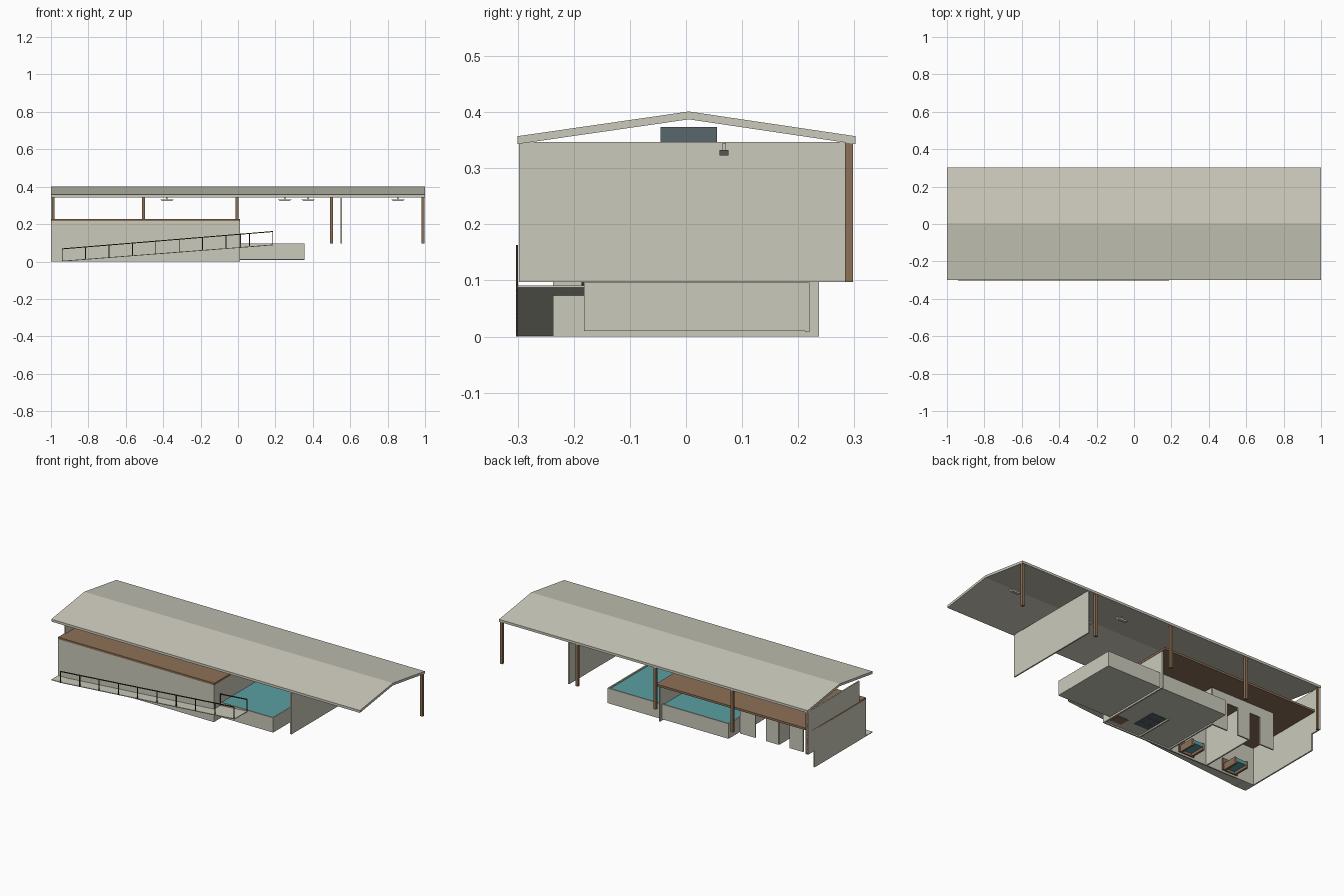
import bpy, bmesh
from mathutils import Vector

cube = bpy.data.objects.get("Cube")
if cube:
    bpy.data.objects.remove(cube)


def material(name, r, g, b):
    m = bpy.data.materials.new(name)
    m.use_nodes = True
    m.diffuse_color = (r, g, b, 1)
    m.node_tree.nodes["Principled BSDF"].inputs["Base Color"].default_value = (r, g, b, 1)
    return m


PLASTER = material("pale plaster", 0.6, 0.59, 0.5)
WOOD = material("brown wood", 0.27, 0.165, 0.095)
RAIL = material("dark rail", 0.07, 0.035, 0.022)
WATER = material("teal water", 0.105, 0.35, 0.37)
SLATE = material("slate panel", 0.1, 0.135, 0.15)


def finish(bm, name, mat):
    bmesh.ops.recalc_face_normals(bm, faces=bm.faces)
    mesh = bpy.data.meshes.new(name)
    bm.to_mesh(mesh)
    bm.free()
    mesh.materials.append(mat)
    ob = bpy.data.objects.new(name, mesh)
    bpy.context.collection.objects.link(ob)
    return ob


def box(name, mat, x, y, z):
    """Box from (min, max) pairs on each axis."""
    bm = bmesh.new()
    bmesh.ops.create_cube(bm, size=1)
    for v in bm.verts:
        v.co = [lo + (hi - lo) * (c + 0.5) for c, (lo, hi) in zip(v.co, (x, y, z))]
    return finish(bm, name, mat)


def prism(name, mat, profile, axis, lo, hi):
    """Extrude a 2D profile along x or y."""
    def place(a, b, t):
        return (t, a, b) if axis == "x" else (a, t, b)
    bm = bmesh.new()
    face = bm.faces.new([bm.verts.new(place(a, b, lo)) for a, b in profile])
    moved = bmesh.ops.extrude_face_region(bm, geom=[face])["geom"]
    step = Vector(place(0, 0, hi - lo))
    bmesh.ops.translate(bm, vec=step, verts=[v for v in moved if isinstance(v, bmesh.types.BMVert)])
    return finish(bm, name, mat)


# Gable roof
prism("gable_roof", PLASTER,
      [(-0.3, 0.343), (-0.3, 0.357), (0.005, 0.401), (0.302, 0.357), (0.302, 0.343), (0.005, 0.387)],
      "x", -1, 1)

# Wooden posts along the back eave
for i, x in enumerate((-0.99, -0.505, -0.005, 0.5, 0.99)):
    box(f"back_post_{i}", WOOD, (x - 0.008, x + 0.008), (0.283, 0.298), (0.097, 0.347))

# Tall cross walls
box("far_cross_wall", PLASTER, (0.547, 0.555), (-0.298, 0.298), (0.097, 0.347))
box("end_wall_upper", PLASTER, (-1, -0.992), (-0.18, 0.298), (0.097, 0.347))
box("end_wall_lower", PLASTER, (-1, -0.992), (-0.237, 0.237), (0, 0.217))

# House walls and flat wooden roof
box("front_wall", PLASTER, (-1, 0.01), (-0.237, -0.229), (0, 0.216))
box("pool_side_wall", PLASTER, (0.001, 0.01), (-0.237, 0.237), (0, 0.216))
box("flat_roof", WOOD, (-1, 0.012), (-0.237, 0.262), (0.216, 0.228))
for i, (x, back) in enumerate(((-0.23, 0), (-0.43, 0.11), (-0.68, 0.11))):
    box(f"partition_{i}", PLASTER, (x - 0.004, x + 0.004), (-0.23, back), (0, 0.216))

# Back wall made of piers with a lintel
for i, (lo, hi) in enumerate(((-0.53, -0.43), (-0.68, -0.6), (-0.84, -0.75))):
    box(f"back_pier_{i}", PLASTER, (lo, hi), (0.107, 0.115), (0, 0.216))
box("back_lintel", PLASTER, (-0.84, -0.43), (0.107, 0.115), (0.16, 0.216))

# Pool: outer basin and the arm that runs under the house
box("pool_floor", PLASTER, (0.01, 0.355), (-0.182, 0.22), (0.01, 0.018))
box("pool_arm_floor", PLASTER, (-0.43, 0.001), (0, 0.22), (0.008, 0.016))
box("living_floor", PLASTER, (-0.43, 0.001), (-0.23, 0), (0.008, 0.016))
box("pool_front_wall", PLASTER, (0.01, 0.355), (-0.182, -0.174), (0.01, 0.096))
box("pool_outer_wall", PLASTER, (0.347, 0.355), (-0.182, 0.22), (0.01, 0.096))
box("pool_back_wall", PLASTER, (-0.43, 0.355), (0.212, 0.22), (0.008, 0.096))
box("pool_end_wall", PLASTER, (-0.43, -0.422), (0, 0.22), (0.008, 0.096))
box("pool_inner_wall", PLASTER, (-0.43, 0.001), (0, 0.008), (0.008, 0.096))
box("outer_water", WATER, (0.01, 0.347), (-0.174, 0.212), (0.07, 0.089))
box("inner_water", WATER, (-0.422, 0.001), (0.008, 0.212), (0.07, 0.089))

# Entry slab, ramp and landing
box("entry_slab", PLASTER, (-1, -0.93), (-0.3, -0.237), (0, 0.004))
prism("ramp", PLASTER, [(-0.94, 0), (-0.94, 0.004), (0.012, 0.077), (0.012, 0.073)],
      "y", -0.3, -0.237)
prism("landing", PLASTER, [(0.012, 0.073), (0.012, 0.077), (0.188, 0.091), (0.188, 0.087)],
      "y", -0.3, -0.182)


# Railings follow the ramp slope
def rail_height(x):
    return 0.07 + (x + 0.94) * 0.0823


def railing(name, start, end, y, count):
    prism(f"{name}_handrail", RAIL,
          [(x, rail_height(x) + d) for x, d in ((start, -0.005), (start, 0), (end, 0), (end, -0.005))],
          "y", y - 0.002, y + 0.002)
    for i in range(count):
        x = start + (end - start) * i / (count - 1)
        box(f"{name}_baluster_{i}", RAIL, (x - 0.002, x + 0.002), (y - 0.002, y + 0.002),
            (rail_height(x) - 0.07, rail_height(x)))


railing("ramp", -0.94, 0.186, -0.301, 10)
railing("landing", 0.014, 0.186, -0.184, 2)

# Hanging lamps
for i, (x, y) in enumerate(((-0.38, 0.068), (0.25, 0.2), (0.375, 0.068), (0.855, 0.068))):
    prism(f"lamp_shade_{i}", PLASTER,
          [(x - 0.025, 0.323), (x + 0.025, 0.323), (x + 0.038, 0.332), (x - 0.038, 0.332)],
          "y", y - 0.008, y + 0.008)
    box(f"lamp_stem_{i}", PLASTER, (x - 0.004, x + 0.004), (y - 0.003, y + 0.003), (0.332, 0.345))

# Slate unit under the ridge
box("ridge_unit", SLATE, (-0.56, -0.46), (-0.045, 0.055), (0.347, 0.373))

# Beds in the two bedrooms
for i, x in enumerate((-0.54, -0.83)):
    box(f"bed_headboard_{i}", WOOD, (x - 0.05, x + 0.05), (-0.228, -0.22), (0.01, 0.08))
    box(f"bed_mattress_{i}", WATER, (x - 0.03, x + 0.03), (-0.22, -0.13), (0.025, 0.045))
    for side in (-1, 1):
        edge = x + side * 0.036
        box(f"bed_side_{i}_{side}", WOOD, (edge - 0.006, edge + 0.006), (-0.22, -0.13), (0.01, 0.05))

# Inset panels beneath the living floor
box("floor_hatch", WOOD, (-0.08, -0.01), (-0.2, -0.14), (0.005, 0.009))
for i in range(2):
    for j in range(3):
        x, y = -0.22 + i * 0.05, -0.15 + j * 0.05
        box(f"floor_panel_{i}_{j}", SLATE, (x, x + 0.044), (y, y + 0.044), (0.005, 0.009))
